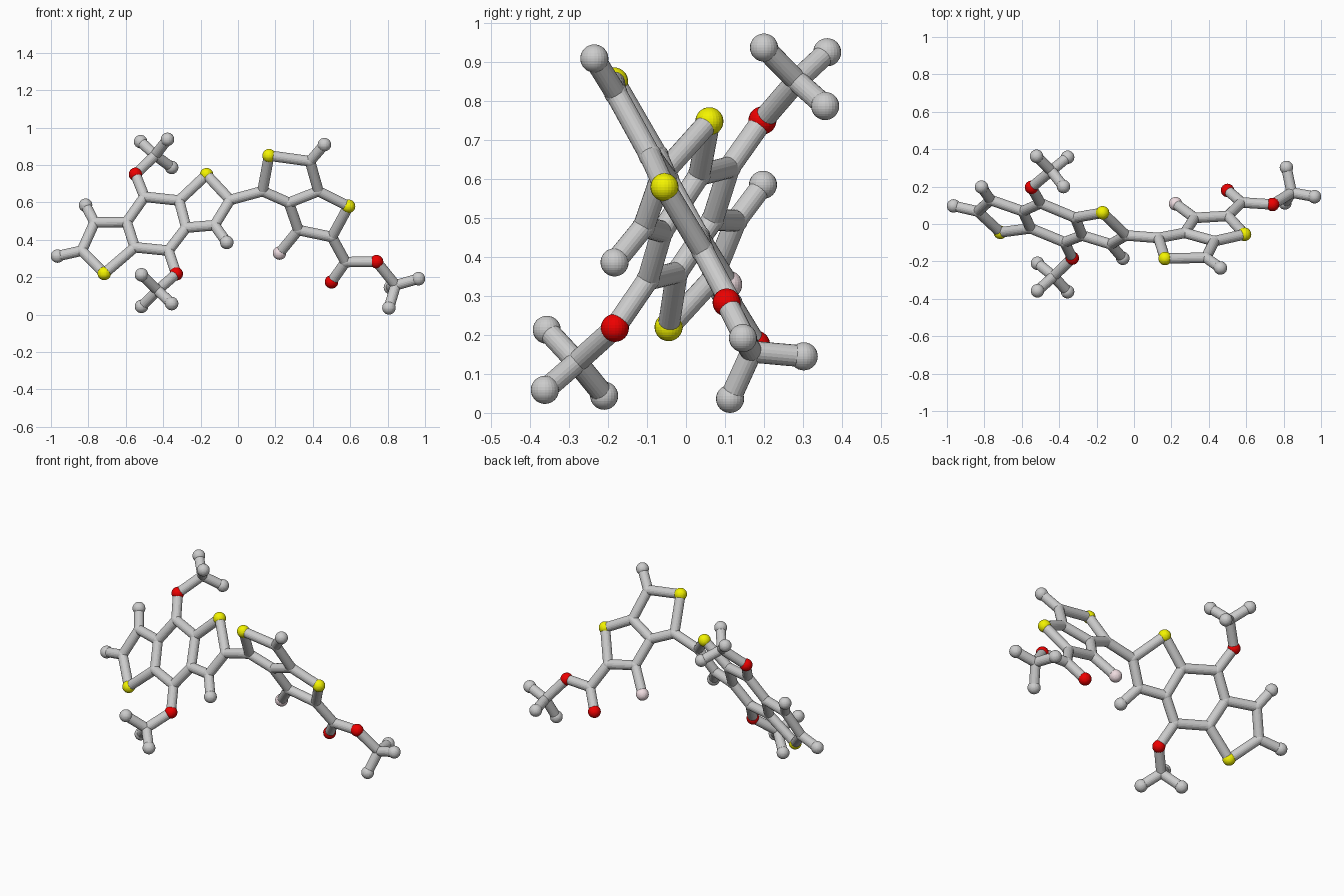
import bpy
from mathutils import Vector

if "Cube" in bpy.data.objects:
    bpy.data.objects.remove(bpy.data.objects["Cube"])

ROD, JOINT, BALL = 0.028, 0.030, 0.036


def material(name, rgb):
    m = bpy.data.materials.new(name)
    m.diffuse_color = (*rgb, 1)
    m.use_nodes = True
    m.node_tree.nodes["Principled BSDF"].inputs["Base Color"].default_value = m.diffuse_color
    return m


YELLOW = material("yellow", (0.9, 0.9, 0.0))
RED = material("red", (0.85, 0.0, 0.0))
PINK = material("pale_pink", (0.87, 0.72, 0.75))
COLOURS = {"S": ("sulphur_ball", YELLOW), "O": ("oxygen_ball", RED), "F": ("pink_ball", PINK)}


def on_plane(points, a, b, c):
    """Lift flat (x, z) points on to the plane y = a*x + b*z + c."""
    return {k: Vector((x, a * x + b * z + c, z)) for k, (x, z) in points.items()}


# First letter gives the kind: C joint, H end ball, S / O / F coloured ball
atoms = {}

# Left flat part: three fused rings
atoms.update(on_plane({
    "H1": (-0.965, 0.313), "H2": (-0.815, 0.585), "Ca": (-0.835, 0.342), "Cb": (-0.767, 0.493),
    "S1": (-0.715, 0.22), "Cc": (-0.552, 0.36), "Cd": (-0.595, 0.495), "Ce": (-0.50, 0.63),
    "Cf": (-0.315, 0.61), "Cg": (-0.277, 0.465), "Ch": (-0.372, 0.342), "S2": (-0.168, 0.748),
    "Ci": (-0.042, 0.613), "Cj": (-0.125, 0.478), "Hj": (-0.06, 0.386),
    "O3": (-0.548, 0.75), "O4": (-0.33, 0.218)}, -0.355, 0.566, -0.423))

# Right flat part: two fused rings and the side arm
atoms.update(on_plane({
    "Ck": (0.131, 0.66), "S6": (0.166, 0.85), "Cn": (0.385, 0.82), "Hn": (0.462, 0.909),
    "Co": (0.43, 0.66), "Cl": (0.272, 0.598), "S5": (0.591, 0.579), "Cp": (0.323, 0.452),
    "F1": (0.222, 0.329), "Cq": (0.502, 0.415), "Cr": (0.575, 0.281),
    "O7": (0.50, 0.175), "O8": (0.741, 0.283)}, -0.058, -0.568, 0.308))

# Three-pronged ends: centre, then three tips
prongs = {
    "O3": [(-0.443, 0.284, 0.852), (-0.521, 0.362, 0.925), (-0.377, 0.2, 0.937), (-0.355, 0.357, 0.787)],
    "O4": [(-0.43, -0.28, 0.13), (-0.516, -0.357, 0.213), (-0.355, -0.362, 0.059), (-0.516, -0.21, 0.044)],
    "O8": [(0.843, 0.168, 0.157), (0.965, 0.146, 0.192), (0.807, 0.113, 0.036), (0.815, 0.302, 0.145)],
}

chains = [
    "H1 Ca Cb H2", "Cb Cd Cc S1 Ca", "Cd Ce Cf Cg Ch Cc", "Ce O3", "Ch O4",
    "Cf S2 Ci Cj Cg", "Cj Hj", "Ci Ck S6 Cn Co Cl Ck", "Cn Hn", "Co S5 Cq Cp Cl",
    "Cp F1", "Cq Cr O7", "Cr O8",
]
bonds = []
for chain in chains:
    names = chain.split()
    bonds += list(zip(names, names[1:]))
for root, (centre, *tips) in prongs.items():
    hub = "C_hub_" + root
    atoms[hub] = Vector(centre)
    bonds.append((root, hub))
    for i, tip in enumerate(tips):
        atoms[f"H_{root}_{i}"] = Vector(tip)
        bonds.append((hub, f"H_{root}_{i}"))

# Shared ball and rod meshes
meshes = {}


def ball_mesh(kind):
    if kind not in meshes:
        bpy.ops.mesh.primitive_uv_sphere_add(segments=24, ring_count=16,
                                             radius=JOINT if kind == "C" else BALL)
        tmp = bpy.context.object
        meshes[kind] = tmp.data
        if kind in COLOURS:
            tmp.data.materials.append(COLOURS[kind][1])
        bpy.data.objects.remove(tmp)
    return meshes[kind]


def place(name, mesh):
    ob = bpy.data.objects.new(name, mesh)
    bpy.context.collection.objects.link(ob)
    return ob


# Balls
for key, pos in atoms.items():
    kind = key[0]
    label = COLOURS[kind][0] if kind in COLOURS else ("joint" if kind == "C" else "end_ball")
    place(label, ball_mesh(kind)).location = pos

# Rods
bpy.ops.mesh.primitive_cylinder_add(vertices=20, radius=ROD, depth=1)
tmp = bpy.context.object
rod_mesh = tmp.data
bpy.data.objects.remove(tmp)
for a, b in bonds:
    p, q = atoms[a], atoms[b]
    rod = place("rod", rod_mesh)
    rod.location = (p + q) / 2
    rod.rotation_mode = "QUATERNION"
    rod.rotation_quaternion = (q - p).to_track_quat("Z", "Y")
    rod.scale = (1, 1, (q - p).length)
